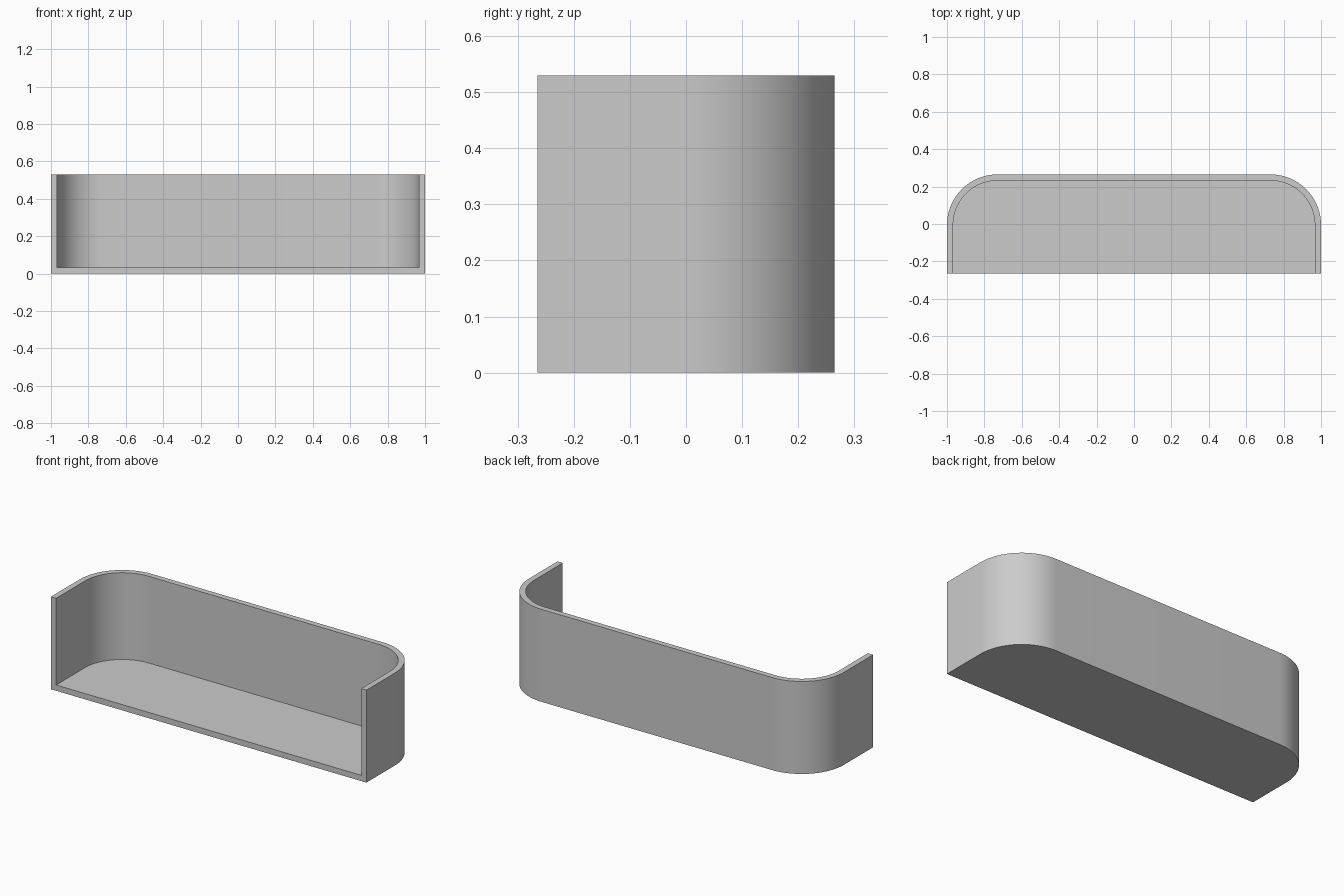
import bpy
import bmesh
from math import sin, cos, pi

cube = bpy.data.objects.get("Cube")
if cube:
    bpy.data.objects.remove(cube, do_unlink=True)

HALF_W, HALF_D, HEIGHT = 1.0, 0.265, 0.53
WALL, RADIUS, STEPS = 0.033, 0.27, 24


def outline(inset):
    """Open path: front right end, round both back corners, front left end."""
    r = RADIUS - inset
    cx, cy = HALF_W - RADIUS, HALF_D - RADIUS
    half = [(HALF_W - inset, -HALF_D)]
    for i in range(STEPS + 1):
        a = pi / 2 * i / STEPS
        half.append((cx + r * cos(a), cy + r * sin(a)))
    return half + [(-x, y) for x, y in reversed(half)]


# Rows of vertices: outside bottom, outside top, inside top, inside floor
bm = bmesh.new()
outer, inner = outline(0), outline(WALL)
rows = [[bm.verts.new((x, y, z)) for x, y in path]
        for path, z in ((outer, 0), (outer, HEIGHT), (inner, HEIGHT), (inner, WALL))]

# Outer wall, rim and inner wall
for low, high in zip(rows, rows[1:]):
    for i in range(len(low) - 1):
        bm.faces.new((low[i], low[i + 1], high[i + 1], high[i]))

# Underside, floor and the open front edge
bm.faces.new(rows[0])
bm.faces.new(rows[3])
for end in (0, -1):
    bm.faces.new([row[end] for row in rows])
bm.faces.new((rows[0][0], rows[0][-1], rows[3][-1], rows[3][0]))
bmesh.ops.recalc_face_normals(bm, faces=bm.faces)

mesh = bpy.data.meshes.new("open_front_tray")
bm.to_mesh(mesh)
bm.free()
tray = bpy.data.objects.new("open_front_tray", mesh)
bpy.context.collection.objects.link(tray)

# Plain grey material
grey = bpy.data.materials.new("light_grey")
grey.use_nodes = True
colour = (0.6, 0.6, 0.6, 1)
grey.diffuse_color = colour
grey.node_tree.nodes["Principled BSDF"].inputs["Base Color"].default_value = colour
mesh.materials.append(grey)

# Smooth corners, sharp edges
bpy.ops.object.select_all(action="DESELECT")
tray.select_set(True)
bpy.context.view_layer.objects.active = tray
bpy.ops.object.shade_smooth_by_angle(angle=pi / 6)
